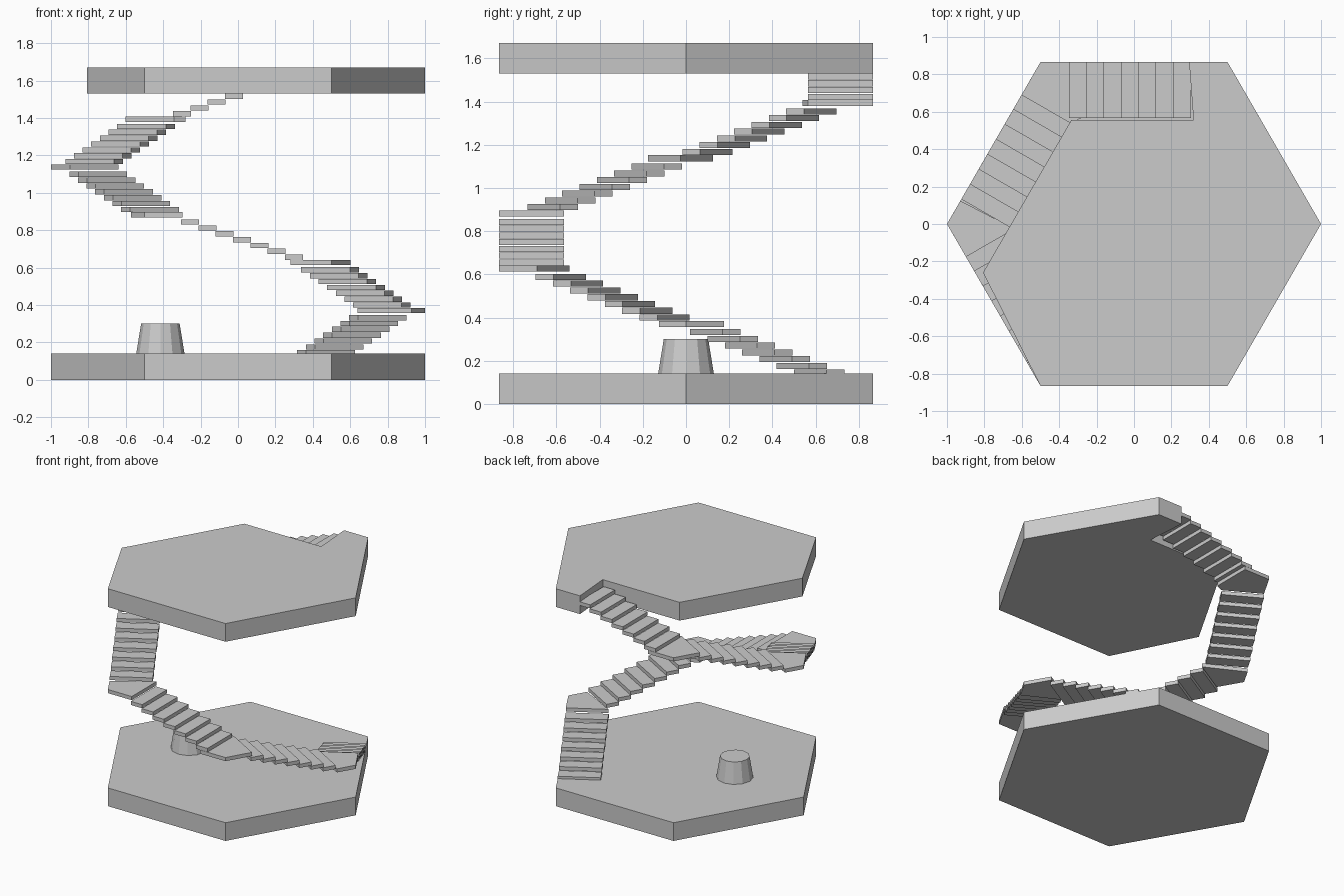
import bpy, bmesh, math
from mathutils import Vector

if "Cube" in bpy.data.objects:
    bpy.data.objects.remove(bpy.data.objects["Cube"])

APOTHEM, WIDTH, THICK = 0.866, 0.30, 0.028
INNER = APOTHEM - WIDTH
HALF = INNER * math.tan(math.radians(30))      # half length of inner edge
PITCH, DEPTH, RISER = 0.0925, 0.096, 0.0313
FLIGHT_RISE = 0.2555
FIRST_LANDING = 0.357                          # underside of first landing


def prism(bm, outline, z0, z1):
    """Extrude a flat outline from z0 to z1."""
    verts = [bm.verts.new((x, y, z0)) for x, y in outline]
    face = bm.faces.new(verts)
    ext = bmesh.ops.extrude_face_region(bm, geom=[face])
    top = [v for v in ext["geom"] if isinstance(v, bmesh.types.BMVert)]
    bmesh.ops.translate(bm, verts=top, vec=(0, 0, z1 - z0))


def finish(bm, name):
    bmesh.ops.recalc_face_normals(bm, faces=bm.faces)
    mesh = bpy.data.meshes.new(name)
    bm.to_mesh(mesh)
    bm.free()
    obj = bpy.data.objects.new(name, mesh)
    bpy.context.collection.objects.link(obj)
    return obj


def on_side(k, s, r):
    """Point on hexagon side k: s along the climb direction, r outward."""
    a = math.radians(30 - 60 * k)
    out = Vector((math.cos(a), math.sin(a)))
    along = Vector((out.y, -out.x))
    return tuple(out * r + along * s)


# lower hexagonal floor
bm = bmesh.new()
prism(bm, [(math.cos(i * math.pi / 3), math.sin(i * math.pi / 3)) for i in range(6)], 0, 0.14)
finish(bm, "lower_floor")

# upper floor with stairwell opening along two sides
bm = bmesh.new()
prism(bm, [(0.5, 0.866), (0.295, 0.866), (0.318, 0.556), (-0.335, 0.556),
           (-0.807, -0.26), (-0.5, -0.866), (0.5, -0.866), (1, 0)], 1.53, 1.67)
finish(bm, "upper_floor")

# six flights of seven treads climbing around the hexagon
for k in range(6):
    bm = bmesh.new()
    base = FIRST_LANDING + (k - 1) * FLIGHT_RISE + 0.029
    for i in range(7):
        s = -HALF - 0.02 + i * PITCH
        z = base + i * RISER
        prism(bm, [on_side(k, s, INNER), on_side(k, s + DEPTH, INNER),
                   on_side(k, s + DEPTH, APOTHEM), on_side(k, s, APOTHEM)], z, z + THICK)
    finish(bm, f"stair_flight_{k + 1}")

# corner landings between flights
corner = APOTHEM * math.tan(math.radians(30))
for k in range(5):
    bm = bmesh.new()
    z = FIRST_LANDING + k * FLIGHT_RISE
    outline = [on_side(k, HALF - 0.03, INNER), on_side(k, HALF - 0.03, APOTHEM),
               on_side(k, corner, APOTHEM)]
    if k in (1, 4):      # these two reach under the next tread
        outline += [on_side(k + 1, -HALF + 0.045, APOTHEM), on_side(k + 1, -HALF + 0.045, INNER)]
    else:
        outline += [on_side(k + 1, -HALF - 0.03, APOTHEM)]
    prism(bm, outline, z, z + THICK)
    finish(bm, f"landing_{k + 1}")

# tapered stool on the lower floor
bpy.ops.mesh.primitive_cone_add(vertices=12, radius1=0.129, radius2=0.103, depth=0.16,
                                location=(-0.415, 0, 0.22))
bpy.context.object.name = "stool"
